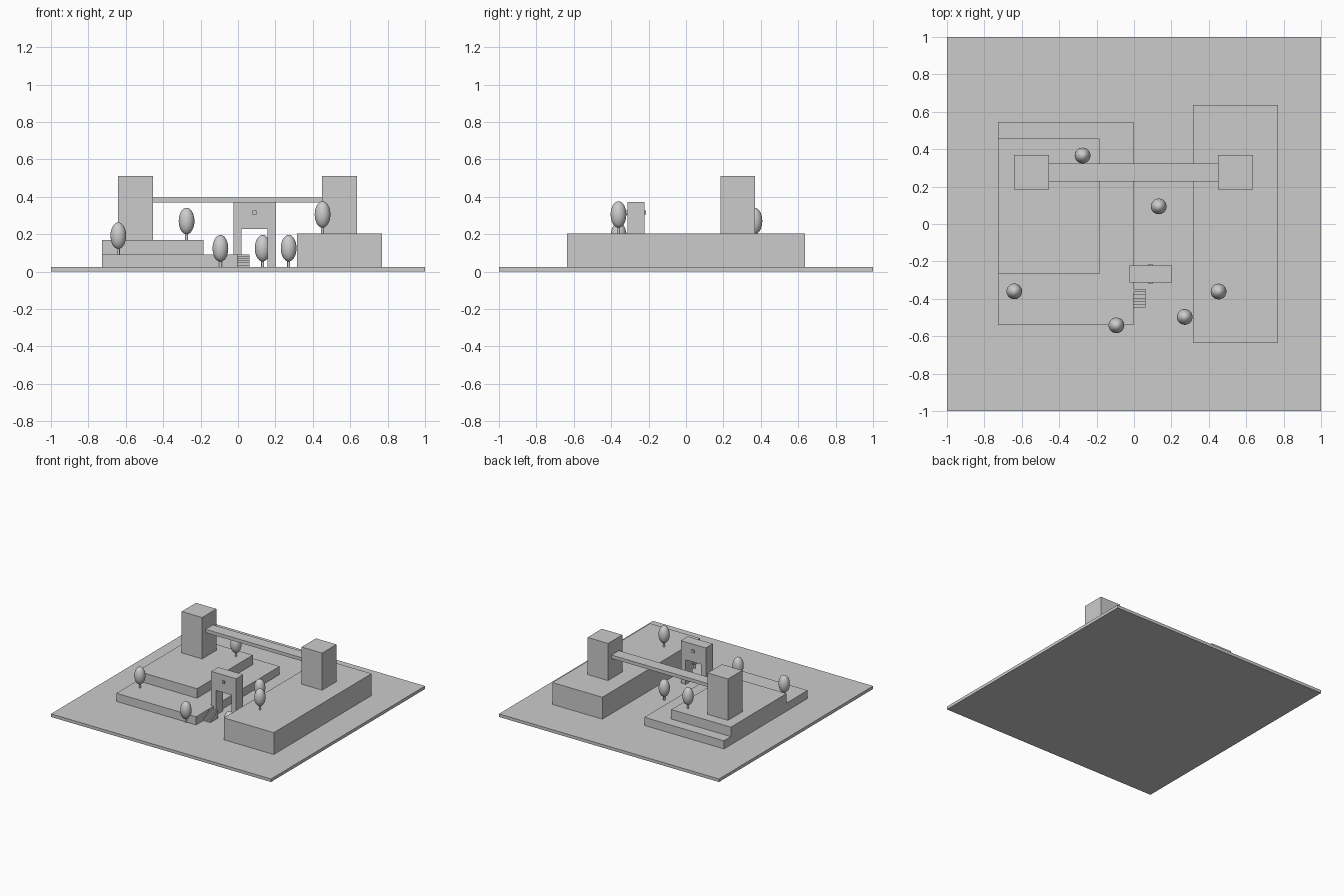
import bpy, bmesh
from mathutils import Matrix

if "Cube" in bpy.data.objects:
    bpy.data.objects.remove(bpy.data.objects["Cube"])


def box(name, x0, x1, y0, y1, z0, z1):
    bm = bmesh.new()
    m = Matrix.Translation(((x0 + x1) / 2, (y0 + y1) / 2, (z0 + z1) / 2))
    m = m @ Matrix.Diagonal((x1 - x0, y1 - y0, z1 - z0, 1))
    bmesh.ops.create_cube(bm, size=1, matrix=m)
    return finish(name, bm)


def finish(name, bm):
    me = bpy.data.meshes.new(name)
    bm.to_mesh(me)
    bm.free()
    ob = bpy.data.objects.new(name, me)
    bpy.context.collection.objects.link(ob)
    return ob


def tree(i, x, y, base):
    # thin trunk
    bm = bmesh.new()
    bmesh.ops.create_cone(bm, cap_ends=True, segments=16, radius1=0.008, radius2=0.008,
                          depth=0.06, matrix=Matrix.Translation((x, y, base + 0.03)))
    finish(f"tree_trunk_{i}", bm)
    # tall rounded crown
    bm = bmesh.new()
    m = Matrix.Translation((x, y, base + 0.1)) @ Matrix.Diagonal((0.042, 0.042, 0.071, 1))
    bmesh.ops.create_uvsphere(bm, u_segments=32, v_segments=16, radius=1, matrix=m)
    finish(f"tree_crown_{i}", bm)


G, LOW, MID, HIGH = 0.025, 0.092, 0.17, 0.205

# base and terraces
box("ground_slab", -1, 1, -1, 1, 0, G)
box("lower_terrace", -0.727, -0.003, -0.54, 0.545, G, LOW)
box("upper_terrace", -0.727, -0.185, -0.268, 0.456, LOW, MID)
box("right_block", 0.316, 0.77, -0.635, 0.635, G, HIGH)

# towers and bridge
box("left_tower", -0.641, -0.455, 0.184, 0.37, MID, 0.51)
box("right_tower", 0.45, 0.636, 0.184, 0.37, HIGH, 0.51)
box("bridge", -0.455, 0.45, 0.228, 0.324, 0.369, 0.397)

# gate with a small plain plaque on both faces
GY = (-0.313, -0.223)
box("gate_beam", -0.024, 0.203, *GY, 0.227, 0.373)
box("gate_left_leg", -0.024, 0.02, *GY, G, 0.227)
box("gate_right_leg", 0.159, 0.203, *GY, G, 0.227)
box("gate_plaque", 0.078, 0.1, -0.322, -0.214, 0.305, 0.328)

# stairs rising towards the gate
N = 6
run, rise = 0.1 / N, (LOW - G) / N
for i in range(N):
    y = -0.447 + i * run
    box(f"stair_step_{i + 1}", -0.002, 0.062, y, y + run, G, G + (i + 1) * rise)

# trees
for i, t in enumerate([(-0.64, -0.36, LOW), (-0.275, 0.366, MID), (-0.094, -0.542, G),
                       (0.132, 0.094, G), (0.271, -0.497, G), (0.452, -0.361, HIGH)], 1):
    tree(i, *t)

# smooth the rounded trees
bpy.ops.object.select_all(action='DESELECT')
for ob in bpy.context.collection.objects:
    if ob.name.startswith("tree"):
        ob.select_set(True)
        bpy.context.view_layer.objects.active = ob
bpy.ops.object.shade_smooth_by_angle()
